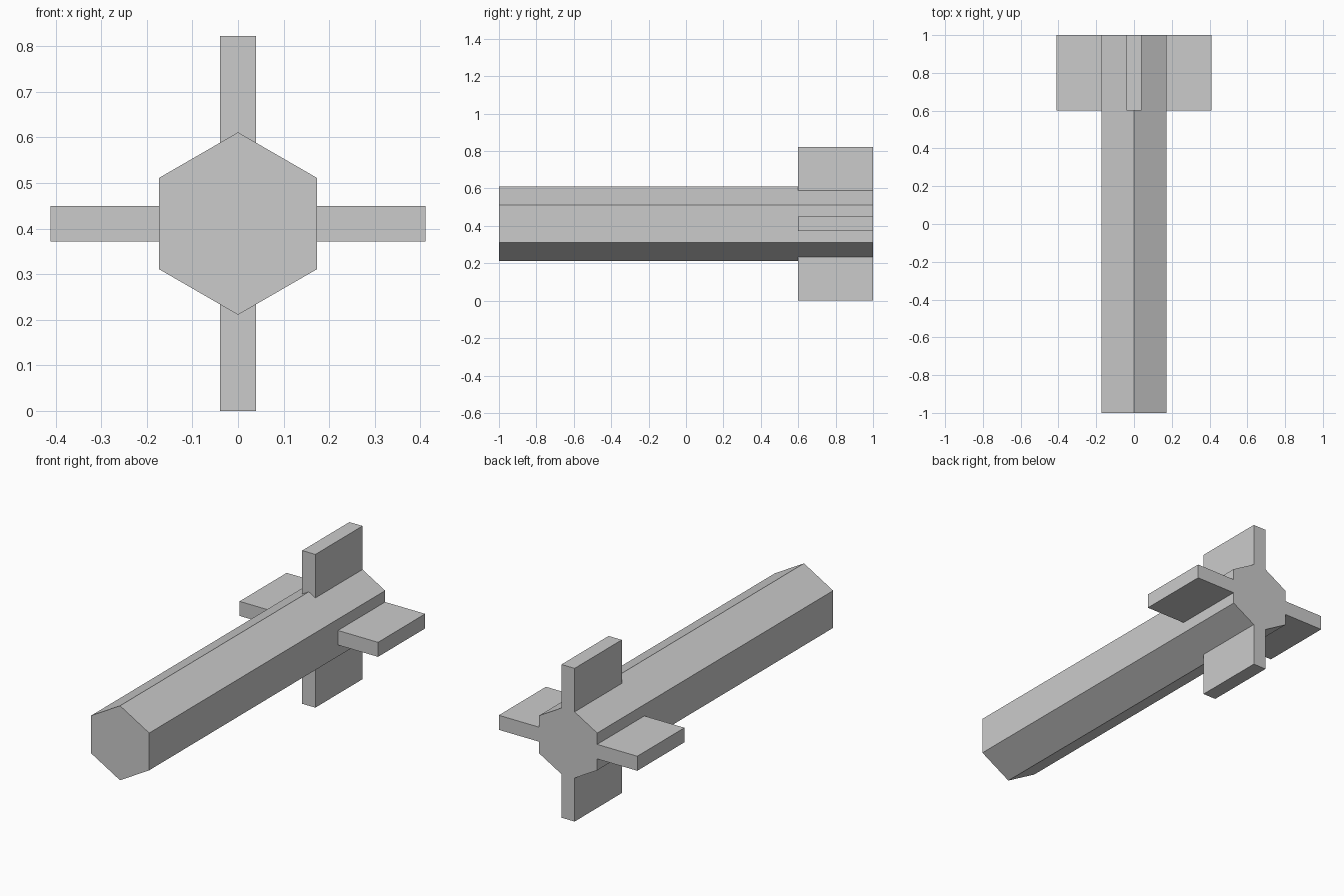
import bpy, bmesh, math

cube = bpy.data.objects.get("Cube")
if cube:
    bpy.data.objects.remove(cube, do_unlink=True)

grey = bpy.data.materials.new("light grey")
grey.use_nodes = True
colour = (0.6, 0.6, 0.6, 1)
grey.diffuse_color = colour
grey.node_tree.nodes["Principled BSDF"].inputs["Base Color"].default_value = colour

CENTRE_Z = 0.411
RADIUS = 0.2           # hexagon corner radius
HALF = 0.039           # half of the fin thickness
TIP = 0.411            # fin reach from the axis
FLAT = RADIUS * math.cos(math.pi / 6)
SHOULDER = RADIUS - HALF * math.tan(math.pi / 6)


def extrude_profile(name, points, y0, y1):
    """Extrude an (x, z) outline along y, measured from the body axis."""
    bm = bmesh.new()
    face = bm.faces.new([bm.verts.new((x, y0, CENTRE_Z + z)) for x, z in points])
    ext = bmesh.ops.extrude_face_region(bm, geom=[face], use_keep_orig=True)
    verts = [v for v in ext["geom"] if isinstance(v, bmesh.types.BMVert)]
    bmesh.ops.translate(bm, verts=verts, vec=(0, y1 - y0, 0))
    bmesh.ops.recalc_face_normals(bm, faces=bm.faces)
    mesh = bpy.data.meshes.new(name)
    bm.to_mesh(mesh)
    bm.free()
    mesh.materials.append(grey)
    obj = bpy.data.objects.new(name, mesh)
    bpy.context.collection.objects.link(obj)


# Hexagonal body with a ridge at the top and bottom
hexagon = [(RADIUS * math.sin(i * math.pi / 3), RADIUS * math.cos(i * math.pi / 3))
           for i in range(6)]
extrude_profile("body", hexagon, -1, 1)

# Tail fins, with roots fitted to the body
side = [(FLAT, -HALF), (TIP, -HALF), (TIP, HALF), (FLAT, HALF)]
upright = [(-HALF, SHOULDER), (0, RADIUS), (HALF, SHOULDER), (HALF, TIP), (-HALF, TIP)]
for sign, side_name, upright_name in ((1, "left_fin", "top_fin"), (-1, "right_fin", "bottom_fin")):
    extrude_profile(side_name, [(sign * x, z) for x, z in side], 0.6, 1)
    extrude_profile(upright_name, [(x, sign * z) for x, z in upright], 0.6, 1)
